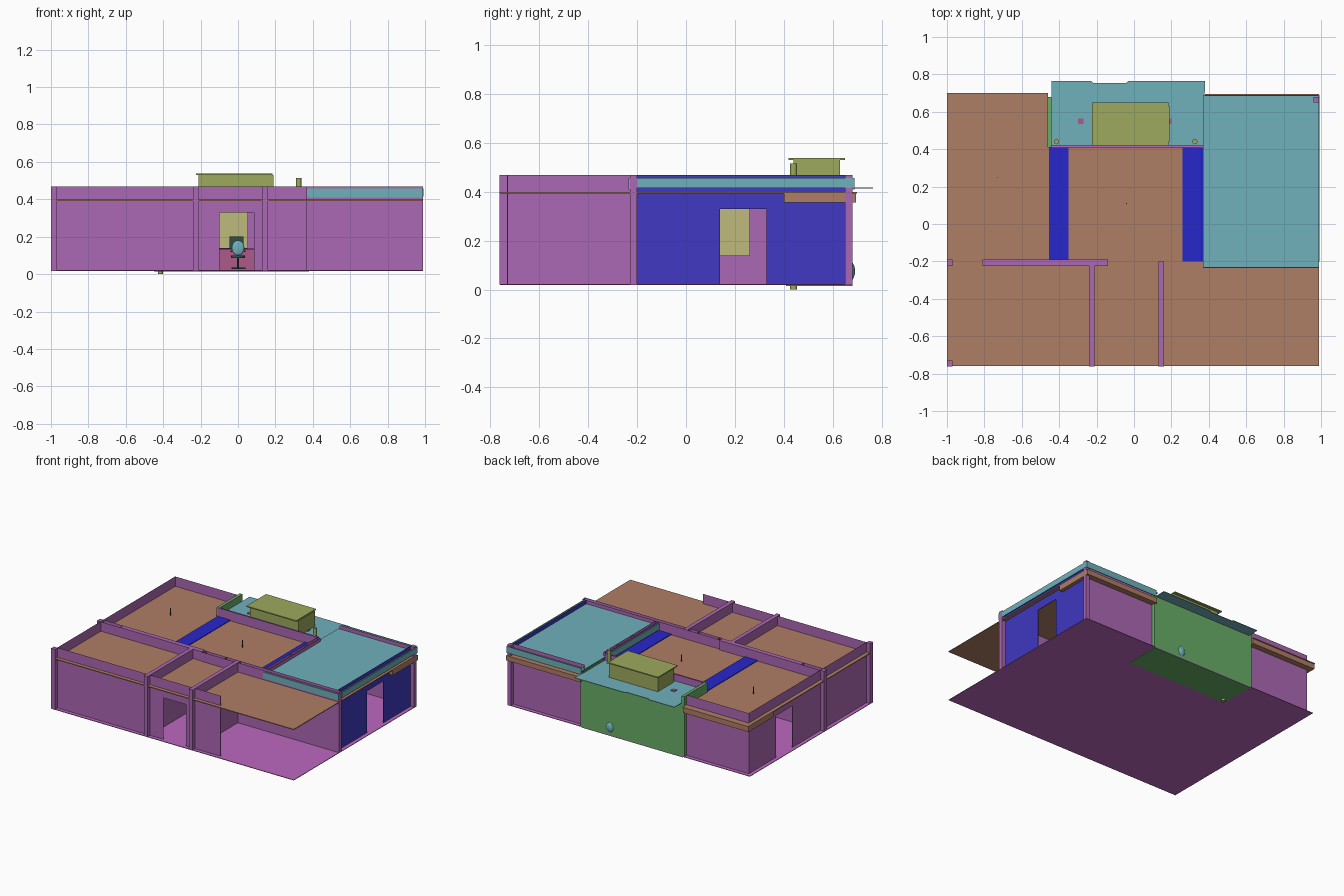
import bpy, bmesh, math
from mathutils import Matrix, Vector

if "Cube" in bpy.data.objects:
    bpy.data.objects.remove(bpy.data.objects["Cube"])


def mat(name, r, g, b):
    m = bpy.data.materials.new(name)
    m.diffuse_color = (r, g, b, 1)
    m.use_nodes = True
    m.node_tree.nodes["Principled BSDF"].inputs["Base Color"].default_value = m.diffuse_color
    return m


PURPLE = mat("purple_paint", .41, .14, .46)
MAGENTA = mat("floor_tile", .5, .14, .52)
BLUE = mat("blue_paint", .05, .04, .54)
BRIGHT = mat("bright_blue", .02, .02, .6)
BROWN = mat("brown_slab", .43, .21, .13)
TEAL = mat("teal_slab", .16, .44, .5)
GREEN = mat("green_paint", .14, .42, .14)
KHAKI = mat("khaki", .53, .5, .2)
OLIVE = mat("olive", .34, .4, .11)
ROSE = mat("rose", .42, .1, .25)
DARK = mat("dark_green", .03, .08, .06)


def finish(name, bm, m):
    me = bpy.data.meshes.new(name)
    bm.to_mesh(me)
    bm.free()
    me.materials.append(m)
    ob = bpy.data.objects.new(name, me)
    bpy.context.collection.objects.link(ob)
    return ob


def add_box(bm, x, y, z, top=True, bottom=True):
    s = Matrix.Diagonal((x[1] - x[0], y[1] - y[0], z[1] - z[0], 1))
    c = Vector((sum(x) / 2, sum(y) / 2, sum(z) / 2))
    vs = bmesh.ops.create_cube(bm, size=1, matrix=Matrix.Translation(c) @ s)["verts"]
    kill = []
    for f in {f for v in vs for f in v.link_faces}:
        fz = f.calc_center_median().z
        flat = max(v.co.z for v in f.verts) - min(v.co.z for v in f.verts) < 1e-5
        if flat and ((fz > c.z and not top) or (fz < c.z and not bottom)):
            kill.append(f)
    bmesh.ops.delete(bm, geom=kill, context="FACES")


def box(name, x, y, z, m):
    bm = bmesh.new()
    add_box(bm, x, y, z)
    return finish(name, bm, m)


def cyl(name, r, p, z0, z1, m, n=12):
    bm = bmesh.new()
    bmesh.ops.create_cone(bm, cap_ends=True, segments=n, radius1=r, radius2=r, depth=z1 - z0,
                          matrix=Matrix.Translation((p[0], p[1], (z0 + z1) / 2)))
    return finish(name, bm, m)


def ball(name, c, r, m):
    bm = bmesh.new()
    bmesh.ops.create_uvsphere(bm, u_segments=16, v_segments=10, radius=1,
                              matrix=Matrix.Translation(c) @ Matrix.Diagonal((*r, 1)))
    for f in bm.faces:
        f.smooth = True
    return finish(name, bm, m)


def wall(name, axis, t, span, m, holes=(), cap=False, zt=.468):
    """Wall running along an axis, hollow on top unless capped; holes = (from, to, sill, head)."""
    bm = bmesh.new()

    def piece(a, b, z0, z1, top, bottom):
        x, y = ((a, b), t) if axis == "x" else (t, (a, b))
        add_box(bm, x, y, (z0, z1), top, bottom)
    pos = span[0]
    for a, b, sill, head in holes:
        piece(pos, a, .02, zt, cap, False)
        piece(a, b, head, zt, cap, True)
        if sill > .02:
            piece(a, b, .02, sill, True, False)
        pos = b
    piece(pos, span[1], .02, zt, cap, False)
    return finish(name, bm, m)


# Floors
box("main_floor", (-1, .99), (-.76, .68), (.018, .022), MAGENTA)
box("washroom_floor", (-.45, .38), (.41, .68), (.014, .018), GREEN)

# Outer walls: thin room shells, set in from the slab edge
wall("front_wall", "x", (-.733, -.729), (-.97, .37), PURPLE, [(-.1, .085, .02, .33)])
wall("left_wall", "y", (-.972, -.968), (-.73, .65), PURPLE, [(.14, .33, .02, .33)])
wall("back_wall_left", "x", (.648, .652), (-.97, -.45), PURPLE)
wall("back_wall_right", "x", (.648, .652), (.38, .96), PURPLE)
wall("right_wall", "y", (.958, .962), (-.2, .65), BLUE, [(.14, .33, .02, .33)])

# Wall ends standing out to the slab edge
for nm, x, y in (("front_left", (-1, -.97), (-.762, -.73)), ("middle_left", (-1, -.97), (-.225, -.19)),
                 ("back_right", (.96, .99), (.65, .68))):
    box("wall_end_" + nm, x, y, (.02, .468), PURPLE)

# Inner walls
wall("cross_wall_left", "x", (-.225, -.19), (-.81, -.14), PURPLE, cap=True)
wall("cross_wall_end", "x", (-.225, -.19), (-.97, -.81), PURPLE)
wall("cross_wall_right", "x", (-.23, -.2), (-.14, .99), PURPLE, [(-.12, .05, .14, .33)])
wall("lobby_wall_left", "y", (-.24, -.21), (-.762, -.225), PURPLE, cap=True)
wall("lobby_wall_right", "y", (.13, .16), (-.762, -.2), PURPLE, cap=True)
wall("hall_wall_left", "y", (-.475, -.45), (-.19, .41), PURPLE, [(.14, .33, .02, .33)], zt=.395)
wall("hall_wall_right", "y", (.365, .39), (-.2, .41), PURPLE, [(.08, .26, .14, .33)])
wall("hall_wall_back", "x", (.41, .42), (-.45, .37), PURPLE)

# Washroom walls and fitting
wall("washroom_back_wall", "x", (.674, .68), (-.45, .38), GREEN, zt=.415)
wall("washroom_left_wall", "y", (-.462, -.44), (.41, .68), GREEN, cap=True)
wall("washroom_right_wall", "y", (.372, .39), (.41, .68), GREEN, zt=.43)
ball("washroom_basin", (.15, .645, .075), (.045, .047, .055), TEAL)

# Window panes
box("lobby_pane", (-.12, .05), (-.218, -.212), (.14, .33), KHAKI)
box("hall_pane", (.375, .381), (.08, .26), (.14, .33), KHAKI)

# Ceiling slabs, running past the walls as a ledge
for nm, x, y in (("main", (-1, .37), (-.76, .41)), ("left", (-1, -.46), (.41, .70)),
                 ("right", (.37, .99), (-.76, .65))):
    box(nm + "_ceiling", x, y, (.392, .398), BROWN)
for nm, x in (("left", (-.455, -.35)), ("right", (.26, .37))):
    box("ceiling_band_" + nm, x, (-.2, .41), (.399, .404), BRIGHT)

# Eave beams around the rear corners
box("eave_back_left", (-1, -.46), (.652, .695), (.355, .392), BROWN)
box("eave_back_right", (.38, .99), (.652, .695), (.355, .392), BROWN)
box("eave_left", (-1, -.972), (.4, .652), (.355, .392), BROWN)
box("eave_right", (.962, .99), (.4, .652), (.355, .392), BROWN)

# Right roof with fascia strips
box("right_roof", (.37, .99), (-.23, .69), (.437, .442), TEAL)
box("fascia_front", (.37, .99), (-.236, -.23), (.41, .457), TEAL)
box("fascia_back", (.38, .99), (.684, .69), (.41, .457), TEAL)
box("fascia_right", (.984, .992), (-.2, .69), (.415, .457), TEAL)
box("fascia_left", (.359, .364), (-.2, .41), (.41, .457), TEAL)

# Washroom roof with water tank, pipes and light boxes
bm = bmesh.new()
outline = [(-.44, .42), (.37, .42), (.38, .765), (-.03, .765), (-.04, .755), (-.22, .755),
           (-.23, .765), (-.44, .765)]
face = bm.faces.new([bm.verts.new((x, y, .413)) for x, y in outline])
ext = bmesh.ops.extrude_face_region(bm, geom=[face])["geom"]
bmesh.ops.translate(bm, vec=(0, 0, .004), verts=[g for g in ext if isinstance(g, bmesh.types.BMVert)])
bmesh.ops.recalc_face_normals(bm, faces=bm.faces)
finish("washroom_roof", bm, TEAL)
box("tank_body", (-.21, .19), (.44, .63), (.418, .53), OLIVE)
box("tank_lid", (-.225, .185), (.42, .65), (.53, .538), OLIVE)
cyl("left_pipe", .014, (-.415, .44), 0, .44, OLIVE)
cyl("right_pipe", .014, (.325, .44), .02, .515, OLIVE)
for i, x in enumerate((-.285, .185)):
    box("roof_light_%d" % i, (x - .015, x + .015), (.535, .565), (.405, .422), ROSE)


# Ceiling fans
def fan(name, x, y, top):
    cyl(name + "_rod", .003, (x, y), .33, top, DARK, 8)
    cyl(name + "_motor", .02, (x, y), .32, .34, DARK)
    for k in range(3):
        b = box(name + "_blade_%d" % k, (.02, .13), (-.012, .012), (-.002, .002), TEAL)
        b.location = (x, y, .33)
        b.rotation_euler = (0, 0, k * math.tau / 3)


fan("left_fan", -.73, .25, .45)
fan("hall_fan", -.04, .11, .45)

# Reception desk
box("desk_top", (-.15, .1), (-.36, -.27), (.128, .138), ROSE)
box("desk_front", (-.14, .09), (-.3, -.29), (.022, .128), ROSE)
box("desk_screen", (-.045, .03), (-.315, -.305), (.138, .2), DARK)

# Swivel chair
cx, cy = 0, -.43
for k in range(5):
    leg = box("chair_foot_%d" % k, (0, .04), (-.004, .004), (-.004, .004), DARK)
    leg.location = (cx, cy, .032)
    leg.rotation_euler = (0, 0, k * math.tau / 5)
cyl("chair_stem", .005, (cx, cy), .03, .085, DARK, 8)
cyl("chair_seat", .038, (cx, cy), .085, .1, DARK, 16)
ball("chair_back", (cx, cy - .035, .14), (.034, .009, .04), TEAL)
for s, nm in ((-1, "left"), (1, "right")):
    box("chair_arm_" + nm, (s * .036 - .004, s * .036 + .004), (cy - .03, cy + .03), (.118, .125), DARK)
